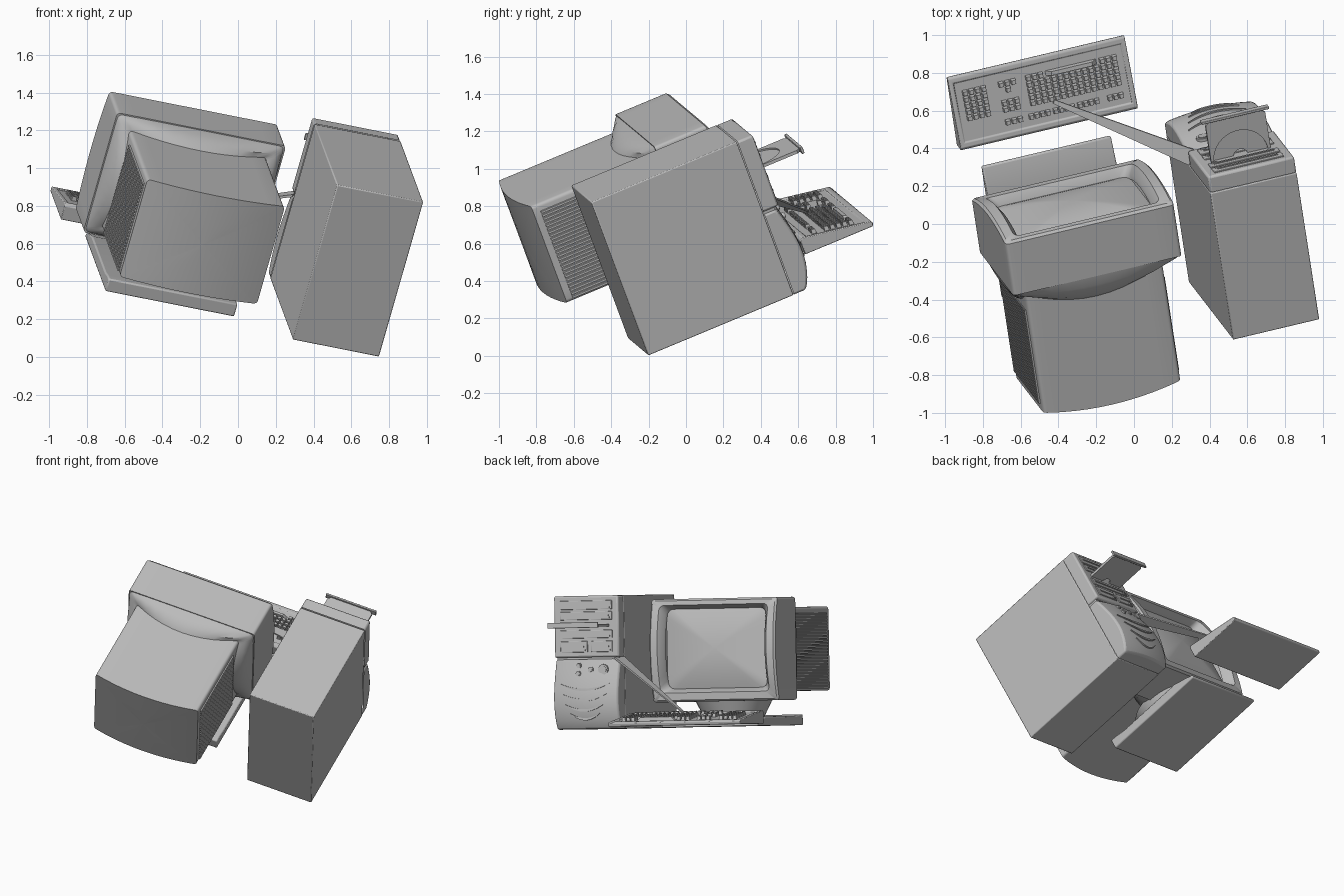
import bpy, bmesh, math
from mathutils import Matrix, Vector

if "Cube" in bpy.data.objects:
    bpy.data.objects.remove(bpy.data.objects["Cube"])

# Tilted frame of the whole set: W = width, F = facing direction, U = up
U = Vector((0.2594, -0.3366, 0.9051)).normalized()
W = Vector((0.9525, 0.23, -0.199))
W = (W - U * W.dot(U)).normalized()
F = U.cross(W)
FRAME = Matrix((W, F, U)).transposed().to_4x4()

grey = bpy.data.materials.new("warm_grey_plastic")
grey.diffuse_color = (0.5, 0.5, 0.5, 1)
grey.use_nodes = True
grey.node_tree.nodes["Principled BSDF"].inputs["Base Color"].default_value = grey.diffuse_color


def finish(name, bm, bevel=0.0, smooth=True):
    bmesh.ops.recalc_face_normals(bm, faces=bm.faces)
    me = bpy.data.meshes.new(name)
    bm.to_mesh(me)
    bm.free()
    me.materials.append(grey)
    ob = bpy.data.objects.new(name, me)
    bpy.context.collection.objects.link(ob)
    ob.matrix_world = FRAME
    if bevel:
        m = ob.modifiers.new("bevel", 'BEVEL')
        m.width, m.segments, m.limit_method = bevel, 2, 'ANGLE'
    if smooth:
        bpy.context.view_layer.objects.active = ob
        bpy.ops.object.select_all(action='DESELECT')
        ob.select_set(True)
        bpy.ops.object.shade_smooth_by_angle(angle=math.radians(35))
    return ob


def add_box(bm, lo, hi, taper=1.0):
    r = bmesh.ops.create_cube(bm, size=1)
    for v in r['verts']:
        k = taper if v.co.z > 0 else 1
        v.co = Vector([(lo[i] + hi[i]) / 2 + v.co[i] * (hi[i] - lo[i]) * (k if i < 2 else 1)
                       for i in range(3)])
    return r['verts']


def box(name, lo, hi, bevel=0.0):
    bm = bmesh.new()
    add_box(bm, lo, hi)
    return finish(name, bm, bevel, bevel > 0)


def prism(name, profile, w0, w1, bevel=0.0, inset=None):
    # profile of (f, u) points pushed along the width
    bm = bmesh.new()
    a, b = [[bm.verts.new((w, f, u)) for f, u in profile] for w in (w0, w1)]
    n = len(a)
    bm.faces.new(a)
    bm.faces.new(b[::-1])
    sides = [bm.faces.new((a[i], b[i], b[(i + 1) % n], a[(i + 1) % n])) for i in range(n)]
    bmesh.ops.recalc_face_normals(bm, faces=bm.faces)
    if inset is not None:
        bmesh.ops.inset_individual(bm, faces=[sides[inset]], thickness=0.035, depth=0)
        bmesh.ops.inset_individual(bm, faces=[sides[inset]], thickness=0.004, depth=-0.008)
    return finish(name, bm, bevel)


def ring(cw, cu, hw, hu, r, depth, n=10):
    # rounded rectangle facing F; depth(x, y) takes coordinates from -1 to 1
    pts = []
    for cx, cy, a0 in ((1, 1, 0), (-1, 1, 90), (-1, -1, 180), (1, -1, 270)):
        for i in range(5):
            a = math.radians(a0 + i * 22.5)
            pts.append((cx * (hw - r) + r * math.cos(a), cy * (hu - r) + r * math.sin(a)))
        nx, ny = {0: (-1, 1), 90: (-1, -1), 180: (1, -1), 270: (1, 1)}[a0]
        a = math.radians(a0 + 90)
        end = (nx * (hw - r) + r * math.cos(a), ny * (hu - r) + r * math.sin(a))
        s = pts[-1]
        pts += [(s[0] + (end[0] - s[0]) * k / n, s[1] + (end[1] - s[1]) * k / n) for k in range(1, n)]
    return [(cw + x, depth(x / hw, y / hu), cu + y) for x, y in pts]


def loft(name, rings, cap_start=False, cap_end=False):
    bm = bmesh.new()
    vs = [[bm.verts.new(p) for p in r] for r in rings]
    for a, b in zip(vs, vs[1:]):
        for i in range(len(a)):
            j = (i + 1) % len(a)
            bm.faces.new((a[i], a[j], b[j], b[i]))
    if cap_start:
        bm.faces.new(vs[0][::-1])
    if cap_end:
        bm.faces.new(vs[-1])
    return finish(name, bm)


# --- Monitor ---
MC, MU = -0.474, 0.784
bow = lambda base: (lambda x, y: base + 0.05 * (1 - y * y))
flat = lambda f: (lambda x, y: f)
loft("monitor_bezel", [
    ring(MC, MU, 0.44, 0.32, 0.02, flat(0.235)),
    ring(MC, MU, 0.4675, 0.35, 0.02, flat(0.235)),
    ring(MC, MU, 0.4675, 0.35, 0.02, bow(0.53)),
    ring(MC, MU, 0.455, 0.338, 0.02, bow(0.544)),
    ring(MC, MU + 0.01, 0.405, 0.298, 0.035, bow(0.548)),
    ring(MC, MU + 0.01, 0.375, 0.272, 0.05, bow(0.505)),
    ring(MC, MU + 0.01, 0.37, 0.268, 0.05, bow(0.48))])
glass = [ring(MC, MU + 0.01, 0.376 * s, 0.274 * s, 0.05 * s,
              flat(0.495 + 0.05 * (1 - s * s))) for s in (1, 0.85, 0.65, 0.45, 0.25, 0.05)]
loft("monitor_screen", glass, cap_end=True)
HC, HU = -0.482, 0.78
arch = lambda base, k: (lambda x, y: base - k * max(0, 2 - x * x - y * y))
back = lambda s: (lambda x, y: -0.488 - 0.045 * (1 - (x * s) ** 2))
loft("monitor_housing", [
    ring(MC, MU, 0.462, 0.345, 0.02, flat(0.24)),
    ring(MC, MU, 0.45, 0.335, 0.03, arch(0.225, 0.045)),
    ring(MC, MU, 0.415, 0.308, 0.03, arch(0.205, 0.085)),
    ring(HC, HU, 0.381, 0.285, 0.02, arch(0.195, 0.1)),
    ring(HC, HU, 0.381, 0.285, 0.02, back(1))]
    + [ring(HC, HU, 0.381 * s, 0.285 * s, 0.02 * s, back(s)) for s in (0.97, 0.75, 0.5, 0.25, 0.02)],
    cap_end=True)

# louvres on both sides of the housing
bm = bmesh.new()
N = 26
for side in (-1, 1):
    w = HC + side * 0.381
    for i in range(N):
        u = 0.515 + i * 0.52 / N
        vs = add_box(bm, (w - 0.008, -0.45, u), (w + 0.008, 0.09, u + 0.011))
        for v in vs:
            if (v.co.x - w) * side > 0:
                v.co.z -= 0.006
finish("monitor_louvres", bm, 0, False)

# stand: swivel dome and sloped foot
bm = bmesh.new()
bmesh.ops.create_cone(bm, cap_ends=True, segments=40, radius1=0.2, radius2=0.27, depth=0.14,
                      matrix=Matrix.Translation((MC, 0.24, 0.385)))
finish("monitor_swivel", bm)
prism("monitor_foot", [(-0.12, 0.262), (0.64, 0.262), (0.64, 0.285), (0.5, 0.325), (0.0, 0.325),
                       (-0.07, 0.335), (-0.12, 0.335)], -0.825, -0.11, 0.008)

# --- Tower ---
T0, T1, TB, TT = 0.19, 0.668, 0.262, 1.168
TC = (T0 + T1) / 2
box("tower_case", (T0, -0.289, TB), (T1, 0.561, TT), 0.006)


def lower_face(w, u):
    x = (w - TC) / (T1 - TC)
    t = (u - TB) / 0.475
    return 0.632 + 0.055 * math.sin(math.pi * min(1, max(0, t)) ** 0.8) + 0.025 * (1 - x * x)


def upper_face(w, u):
    return 0.655


def panel(name, face, u0, u1, n=16):
    bm = bmesh.new()
    bmesh.ops.create_grid(bm, x_segments=n, y_segments=n, size=0.5)
    for v in bm.verts:
        w, u = TC + v.co.x * (T1 - T0), u0 + (v.co.y + 0.5) * (u1 - u0)
        v.co = (w, face(w, u), u)
    ext = bmesh.ops.extrude_edge_only(bm, edges=[e for e in bm.edges if e.is_boundary])
    for v in ext['geom']:
        if isinstance(v, bmesh.types.BMVert):
            v.co.y = 0.565
    finish(name, bm, 0.012)


panel("tower_lower_front", lower_face, TB, 0.737)
panel("tower_upper_front", upper_face, 0.75, TT, 2)
box("tower_front_gap", (T0 + 0.01, 0.55, 0.73), (T1 - 0.01, 0.63, 0.76))

# drive bays, slots and eject buttons
FF = 0.65
for i, (a, b, lo, hi) in enumerate([(0.235, 0.62, 1.075, 1.135), (0.235, 0.62, 1.005, 1.06),
                                    (0.235, 0.62, 0.88, 0.935), (0.42, 0.62, 0.785, 0.86),
                                    (0.235, 0.39, 0.785, 0.86)]):
    box("drive_bay_%d" % i, (a, FF, lo), (b, FF + 0.012, hi), 0.003)
    box("bay_slot_%d" % i, (a + 0.025, FF, (lo + hi) / 2 - 0.004), (b - 0.025, FF + 0.017, (lo + hi) / 2 + 0.004))
    box("bay_button_%d" % i, (a + 0.015, FF, lo + 0.008), (a + 0.045, FF + 0.02, lo + 0.018))


# buttons on the lower front
def disc(name, w, u, r, h):
    bm = bmesh.new()
    m = Matrix.Translation((w, lower_face(w, u), u)) @ Matrix.Rotation(math.pi / 2, 4, 'X')
    bmesh.ops.create_cone(bm, cap_ends=True, segments=24, radius1=r, radius2=r, depth=h, matrix=m)
    finish(name, bm)


for i, (w, u, r) in enumerate([(0.3, 0.665, 0.036), (0.39, 0.665, 0.02), (0.48, 0.695, 0.018), (0.48, 0.64, 0.018)]):
    disc("button_rim_%d" % i, w, u, r, 0.016)
    disc("button_%d" % i, w, u, r * 0.7, 0.026)

# curved ribs under the buttons
for k, (uc, span) in enumerate([(0.57, 0.18), (0.5, 0.16), (0.43, 0.14), (0.37, 0.11)]):
    rib = []
    for i in range(17):
        x = -1 + i / 8
        w, u, t = TC + x * span, uc - 0.04 * (1 - x * x), 0.007 * (1 - x * x) + 0.001
        f = lower_face(w, u)
        rib.append([(w, f - 0.01, u - t), (w, f + 0.007, u - t), (w, f + 0.007, u + t), (w, f - 0.01, u + t)])
    loft("front_rib_%d" % k, rib, True, True)

# open disc tray: half-round recess and a centre hole, built as arc bands
TW = 0.425
bm = bmesh.new()


def arc(r, n=24):
    return [(TW - r * math.cos(math.pi * i / n), 0.645 + r * math.sin(math.pi * i / n)) for i in range(n + 1)]


def band(outer, inner, z0, z1):
    for i in range(len(outer) - 1):
        q = [outer[i], outer[i + 1], inner[i + 1], inner[i]]
        lo = [bm.verts.new((x, y, z0)) for x, y in q]
        hi = [bm.verts.new((x, y, z1)) for x, y in q]
        bm.faces.new(hi)
        bm.faces.new(lo[::-1])
        for j in (0, 2):
            bm.faces.new((lo[j], lo[j + 1], hi[j + 1], hi[j]))


edge = []
for x, y in arc(1):
    dx, dy = x - TW, y - 0.645
    s = min(0.165 / max(abs(dx), 1e-6), 0.24 / max(abs(dy), 1e-6))
    edge.append((TW + dx * s, 0.645 + dy * s))
band(edge, arc(0.15), 0.958, 0.975)
band(arc(0.15), arc(0.04), 0.958, 0.967)
bmesh.ops.remove_doubles(bm, verts=bm.verts, dist=0.0001)
finish("disc_tray", bm, 0, False)
box("disc_tray_front", (0.238, 0.878, 0.95), (0.612, 0.893, 0.988), 0.003)

# --- Keyboard ---
K0, K1 = -0.94, 0.041
slope = lambda f: 0.368 - (f - 0.8) * 0.165
prism("keyboard_case", [(0.79, 0.275), (0.79, 0.355), (0.805, slope(0.805)), (1.18, slope(1.18)),
                        (1.192, 0.295), (1.185, 0.275)], K0, K1, 0.006, inset=2)
bm = bmesh.new()


def key(w, f, kw=0.028, kf=0.027):
    vs = add_box(bm, (w - kw / 2, f - kf / 2, -0.012), (w + kw / 2, f + kf / 2, 0.016), 0.78)
    for v in vs:
        v.co.z += slope(v.co.y)


P = 0.034
for r in range(4):                                   # letter rows
    for c in range(15):
        key(-0.036 - c * P, 0.955 + r * P)
for c in (0, 1, 2, 12, 13, 14):                      # front row
    key(-0.036 - c * P, 0.955 + 4 * P)
key(-0.036 - 7 * P, 0.955 + 4 * P, 0.29)             # space bar
for g in range(4):                                   # function keys in groups
    for c in range(3 if g == 0 else 4):
        key(-0.036 - g * 0.135 - c * 0.031, 0.885, 0.026)
for c in range(3):                                   # navigation cluster
    key(-0.595 - c * P, 0.885)
    for r in range(2):
        key(-0.595 - c * P, 0.955 + r * P)
    key(-0.595 - c * P, 0.955 + 4 * P)
key(-0.595 - P, 0.955 + 3 * P)
for c in range(4):                                   # number pad
    for r in range(5):
        key(-0.76 - c * P, 0.955 + r * P)
finish("keyboard_keys", bm, 0, False)

# --- Flat tapering lead from tower to keyboard ---
loft("keyboard_lead", [
    [(0.225, 0.65, 0.75), (0.185, 0.57, 0.75), (0.185, 0.57, 0.735), (0.225, 0.65, 0.735)],
    [(-0.40, 0.955, 0.372), (-0.41, 0.935, 0.372), (-0.41, 0.935, 0.362), (-0.40, 0.955, 0.362)]],
    True, True)
